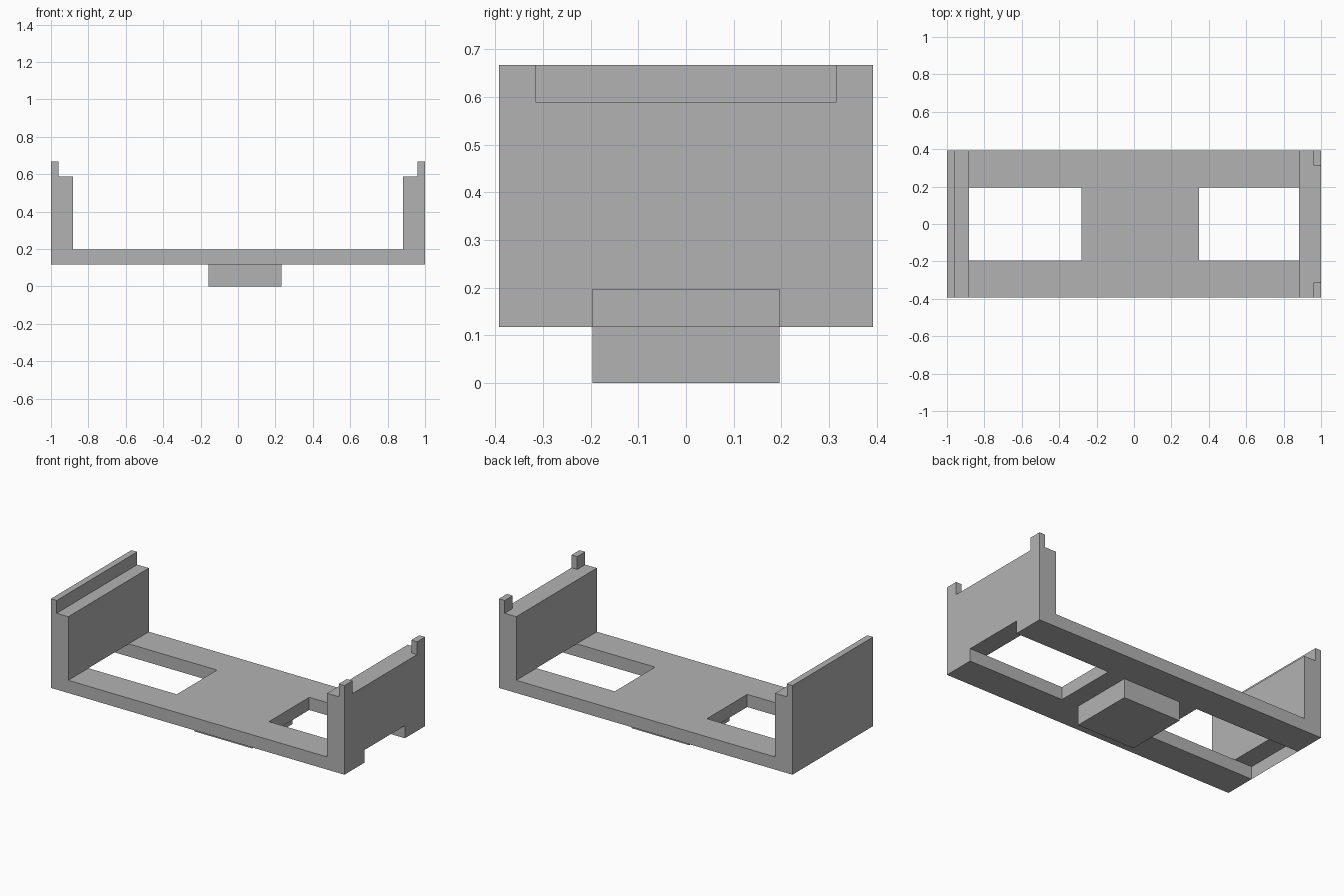
import bpy
import bmesh
from mathutils import Vector

if "Cube" in bpy.data.objects:
    bpy.data.objects.remove(bpy.data.objects["Cube"], do_unlink=True)

grey = bpy.data.materials.new("light_grey")
grey.use_nodes = True
grey.diffuse_color = (0.45, 0.45, 0.45, 1)
grey.node_tree.nodes["Principled BSDF"].inputs["Base Color"].default_value = (0.45, 0.45, 0.45, 1)

# Shared dimensions
DEPTH, SLOT, NOTCH = 0.392, 0.196, 0.314
BASE, FLOOR, SHELF, TOP = 0.118, 0.196, 0.588, 0.667
WALL_IN, LIP_IN = 0.882, 0.961
SLOT_L, SLOT_R = -0.28, 0.348


def prism(name, points, offset):
    """Flat outline swept along an offset; a zero offset leaves a sheet."""
    bm = bmesh.new()
    face = bm.faces.new([bm.verts.new(p) for p in points])
    if Vector(offset).length > 0:
        swept = bmesh.ops.extrude_face_region(bm, geom=[face], use_keep_orig=True)
        verts = [v for v in swept["geom"] if isinstance(v, bmesh.types.BMVert)]
        bmesh.ops.translate(bm, verts=verts, vec=offset)
        bmesh.ops.recalc_face_normals(bm, faces=bm.faces)
    mesh = bpy.data.meshes.new(name)
    bm.to_mesh(mesh)
    bm.free()
    mesh.materials.append(grey)
    obj = bpy.data.objects.new(name, mesh)
    bpy.context.collection.objects.link(obj)
    return obj


def box(name, x0, x1, y0, y1, z0, z1):
    outline = [(x0, y0, z0), (x1, y0, z0), (x1, y1, z0), (x0, y1, z0)]
    return prism(name, outline, (0, 0, z1 - z0))


# Floor plate with a slot running in from each end
floor = [(-1, -DEPTH), (1, -DEPTH), (1, -SLOT), (SLOT_R, -SLOT),
         (SLOT_R, SLOT), (1, SLOT), (1, DEPTH), (-1, DEPTH),
         (-1, SLOT), (SLOT_L, SLOT), (SLOT_L, -SLOT), (-1, -SLOT)]
prism("floor_plate", [(x, y, BASE) for x, y in floor], (0, 0, FLOOR - BASE))

# End wall with a full-length stepped lip
step = [(-1, FLOOR), (-WALL_IN, FLOOR), (-WALL_IN, SHELF),
        (-LIP_IN, SHELF), (-LIP_IN, TOP), (-1, TOP)]
prism("lipped_wall", [(x, -DEPTH, z) for x, z in step], (0, 2 * DEPTH, 0))

# Outward-facing skin closing the slot under the lipped wall
skin = [(SLOT, BASE), (-SLOT, BASE), (-SLOT, FLOOR), (SLOT, FLOOR)]
prism("slot_cover", [(-1, y, z) for y, z in skin], (0, 0, 0))

# Opposite wall with a tab at each corner
box("tabbed_wall", WALL_IN, 1, -DEPTH, DEPTH, FLOOR, SHELF)
box("front_tab", LIP_IN, 1, -DEPTH, -NOTCH, SHELF, TOP)
box("back_tab", LIP_IN, 1, NOTCH, DEPTH, SHELF, TOP)

# Block beneath the floor
box("foot_block", -0.159, 0.233, -SLOT, SLOT, 0, BASE)
